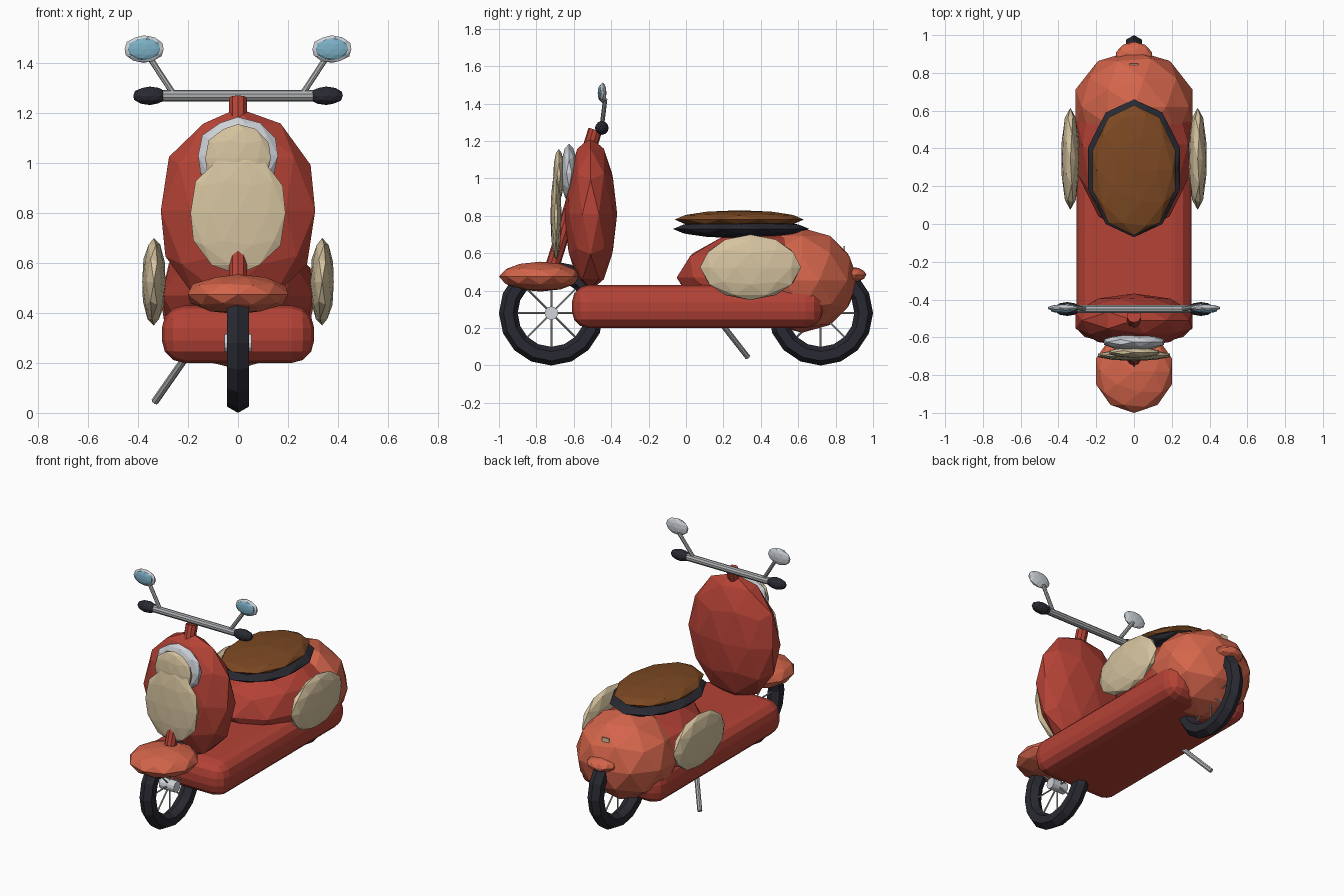
import bpy
from math import pi, cos, sin
from mathutils import Vector

cube = bpy.data.objects.get("Cube")
if cube:
    bpy.data.objects.remove(cube, do_unlink=True)


def material(name, r, g, b):
    m = bpy.data.materials.new(name)
    m.use_nodes = True
    m.diffuse_color = (r, g, b, 1)
    m.node_tree.nodes["Principled BSDF"].inputs["Base Color"].default_value = (r, g, b, 1)
    return m


RED = material("deep_red", 0.46, 0.055, 0.037)
ORANGE = material("coral", 0.66, 0.13, 0.07)
CREAM = material("cream", 0.67, 0.55, 0.35)
BROWN = material("brown_leather", 0.20, 0.065, 0.016)
BLACK = material("black_rubber", 0.022, 0.022, 0.032)
METAL = material("grey_metal", 0.42, 0.43, 0.44)
SILVER = material("light_silver", 0.62, 0.65, 0.69)
GLASS = material("blue_glass", 0.20, 0.43, 0.55)


def finish(name, mat):
    ob = bpy.context.object
    ob.name = name
    ob.data.materials.append(mat)
    return ob


def blob(name, mat, centre, radii):
    """Faceted ellipsoid."""
    bpy.ops.mesh.primitive_ico_sphere_add(subdivisions=2, radius=1, location=centre)
    ob = finish(name, mat)
    ob.scale = radii
    return ob


def rod(name, mat, start, end, radius, sides=8):
    """Cylinder between two points."""
    a, b = Vector(start), Vector(end)
    bpy.ops.mesh.primitive_cylinder_add(vertices=sides, radius=radius,
                                        depth=(b - a).length, location=(a + b) / 2)
    ob = finish(name, mat)
    ob.rotation_euler = (b - a).to_track_quat('Z', 'Y').to_euler()
    return ob


def box(name, mat, centre, size):
    bpy.ops.mesh.primitive_cube_add(size=1, location=centre)
    ob = finish(name, mat)
    ob.scale = size
    bpy.ops.object.transform_apply(location=False, rotation=False, scale=True)
    return ob


# Wheels with hubs and spokes
WHEEL_Z = 0.28
for end, y in (("front", -0.72), ("rear", 0.72)):
    bpy.ops.mesh.primitive_torus_add(major_segments=16, minor_segments=6,
                                     major_radius=0.23, minor_radius=0.05,
                                     location=(0, y, WHEEL_Z), rotation=(0, pi / 2, 0))
    finish(end + "_tyre", BLACK)
    rod(end + "_hub", SILVER, (-0.055, y, WHEEL_Z), (0.055, y, WHEEL_Z), 0.036, 12)
    for i in range(8):
        a = i * pi / 4
        rod(f"{end}_spoke_{i + 1}", METAL, (0, y, WHEEL_Z),
            (0, y + 0.2 * cos(a), WHEEL_Z + 0.2 * sin(a)), 0.005, 6)

# Floor with rounded edges
floor = box("floor", RED, (0, 0.06, 0.315), (0.61, 1.34, 0.23))
bevel = floor.modifiers.new("rounding", 'BEVEL')
bevel.width = 0.09
bevel.segments = 3

# Body shells
blob("leg_shield", RED, (0, -0.51, 0.81), (0.325, 0.142, 0.41))
blob("rear_body", RED, (0, 0.42, 0.47), (0.32, 0.47, 0.25))
blob("rear_fender", ORANGE, (0, 0.62, 0.455), (0.325, 0.30, 0.28))
blob("front_fender", ORANGE, (0, -0.78, 0.475), (0.212, 0.22, 0.08))
blob("tail_tip", ORANGE, (0, 0.885, 0.485), (0.10, 0.08, 0.042))
box("tail_plate", CREAM, (0, 0.845, 0.615), (0.05, 0.008, 0.05))

# Front panel and headlight
blob("front_panel", CREAM, (0, -0.695, 0.80), (0.2, 0.03, 0.245))
blob("headlight_ring", SILVER, (0, -0.625, 1.03), (0.168, 0.045, 0.155))
blob("headlight", CREAM, (0, -0.68, 1.02), (0.138, 0.03, 0.137))

# Seat
blob("seat_base", BLACK, (0, 0.295, 0.73), (0.255, 0.365, 0.05))
blob("seat_cushion", BROWN, (0, 0.285, 0.78), (0.23, 0.345, 0.05))

# Steering
BAR_Y, BAR_Z = -0.45, 1.27
rod("steering_column", RED, (0, -0.485, 1.26), (0, -0.73, 0.48), 0.038, 10)
rod("handlebar", METAL, (-0.3, BAR_Y, BAR_Z), (0.3, BAR_Y, BAR_Z), 0.023, 10)

# Paired parts
for side, s in (("left", 1), ("right", -1)):
    blob(side + "_side_cover", CREAM, (s * 0.337, 0.345, 0.525), (0.049, 0.27, 0.175))
    blob(side + "_grip", BLACK, (s * 0.353, BAR_Y, BAR_Z), (0.07, 0.037, 0.037))
    rod(side + "_mirror_stalk", METAL, (s * 0.26, BAR_Y, BAR_Z + 0.01),
        (s * 0.355, -0.432, 1.425), 0.012)
    blob(side + "_mirror_shell", SILVER, (s * 0.376, -0.445, 1.457), (0.082, 0.02, 0.055))
    blob(side + "_mirror_glass", GLASS, (s * 0.376, -0.458, 1.457), (0.067, 0.014, 0.044))

# Kickstand
rod("kickstand", METAL, (-0.19, 0.17, 0.25), (-0.333, 0.33, 0.045), 0.015)
